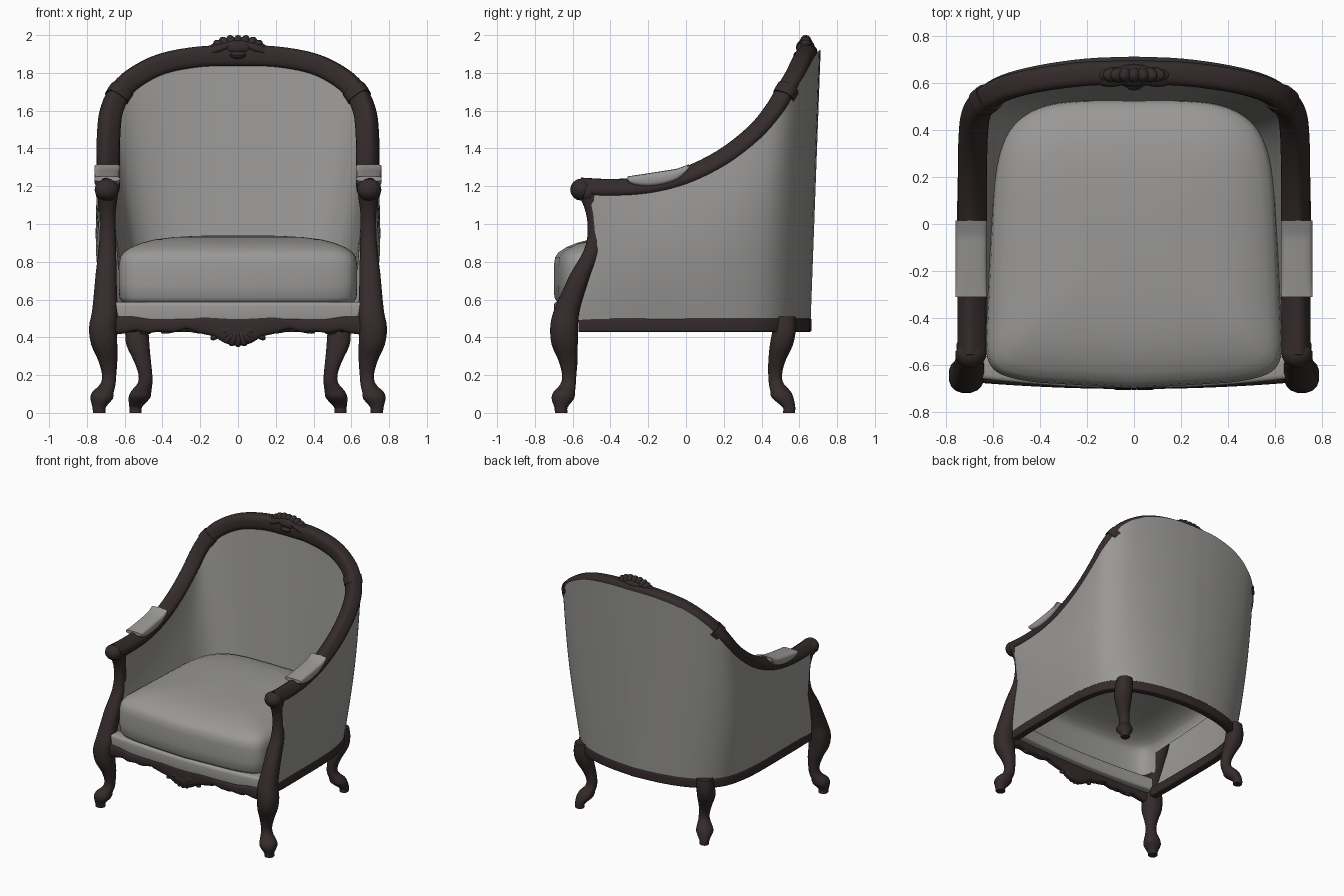
import bpy, bmesh, math
from mathutils import Vector, Matrix

if "Cube" in bpy.data.objects:
    bpy.data.objects.remove(bpy.data.objects["Cube"])


def material(name, rgb):
    m = bpy.data.materials.new(name)
    m.diffuse_color = (*rgb, 1)
    m.use_nodes = True
    m.node_tree.nodes["Principled BSDF"].inputs["Base Color"].default_value = m.diffuse_color
    return m


WOOD = material("dark_wood", (0.035, 0.024, 0.024))
FABRIC = material("grey_fabric", (0.32, 0.315, 0.305))


def finish(name, bm, mat, mirror=False, angle=40):
    bmesh.ops.recalc_face_normals(bm, faces=bm.faces)
    me = bpy.data.meshes.new(name)
    bm.to_mesh(me)
    bm.free()
    me.materials.append(mat)
    ob = bpy.data.objects.new(name, me)
    bpy.context.collection.objects.link(ob)
    bpy.ops.object.select_all(action='DESELECT')
    ob.select_set(True)
    bpy.context.view_layer.objects.active = ob
    bpy.ops.object.shade_smooth_by_angle(angle=math.radians(angle))
    if mirror:
        ob.modifiers.new("mirror", 'MIRROR')
    return ob


def loft(name, rings, mat, closed=True, caps=(True, True), mirror=False, angle=40, keep=None):
    """Skin a list of point rings; keep(centre) can drop hidden faces."""
    bm = bmesh.new()
    vs = [[bm.verts.new(p) for p in r] for r in rings]
    n = len(vs[0])
    for a, b in zip(vs, vs[1:]):
        for i in range(n if closed else n - 1):
            j = (i + 1) % n
            bm.faces.new((a[i], a[j], b[j], b[i]))
    if closed and caps[0]:
        bm.faces.new(vs[0])
    if closed and caps[1]:
        bm.faces.new(vs[-1])
    if keep:
        bmesh.ops.recalc_face_normals(bm, faces=bm.faces)
        drop = [f for f in bm.faces if not keep(f.calc_center_median())]
        bmesh.ops.delete(bm, geom=drop, context='FACES')
    return finish(name, bm, mat, mirror, angle)


def smooth(keys, steps=4):
    """Catmull-Rom curve through keys of any dimension."""
    k = [Vector(p) for p in keys]
    k = [2 * k[0] - k[1]] + k + [2 * k[-1] - k[-2]]
    out = []
    for i in range(1, len(k) - 2):
        a, b, c, d = k[i - 1:i + 3]
        for s in range(steps):
            t = s / steps
            out.append(0.5 * (2 * b + (c - a) * t + (2 * a - 5 * b + 4 * c - d) * t * t
                              + (3 * b - a - 3 * c + d) * t ** 3))
    return out + [k[-2]]


def interp(x, keys):
    for (x0, y0), (x1, y1) in zip(keys, keys[1:]):
        if x <= x1:
            return y0 + (y1 - y0) * max(0, (x - x0) / (x1 - x0))
    return keys[-1][1]


def section(n=16, e=3.0):
    """Unit rounded square."""
    out = []
    for i in range(n):
        a = 2 * math.pi * (i + 0.5) / n
        c, s = math.cos(a), math.sin(a)
        out.append((math.copysign(abs(c) ** (2 / e), c), math.copysign(abs(s) ** (2 / e), s)))
    return out


def sweep(name, path, ru, rv, mat, up, caps=(True, True), e=3.0):
    """Sweep a rounded square along a path with a carried frame."""
    rings, u = [], Vector(up)
    for i, p in enumerate(path):
        t = (path[min(i + 1, len(path) - 1)] - path[max(i - 1, 0)]).normalized()
        if i == 0 and abs(p.x) < 1e-6:
            t = Vector((1, 0, 0))
        u = (u - t * u.dot(t)).normalized()
        v = t.cross(u)
        rings.append([p + u * a * ru + v * b * rv for a, b in section(16, e)])
    return loft(name, rings, mat, caps=caps, mirror=True)


def petals(name, items):
    """Carved lobes: (centre, radii, tilt about y)."""
    bm = bmesh.new()
    for c, r, tilt in items:
        bmesh.ops.create_uvsphere(bm, u_segments=14, v_segments=8, radius=1, matrix=Matrix.Translation(c)
                                  @ Matrix.Rotation(tilt, 4, 'Y') @ Matrix.Diagonal((*r, 1)))
    return finish(name, bm, WOOD, True)


def offset(path, d):
    """Push a path outward in plan."""
    out = []
    for i, p in enumerate(path):
        t = path[min(i + 1, len(path) - 1)] - path[max(i - 1, 0)]
        n = Vector((-t.y, t.x, 0)).normalized() if i else Vector((0, 1, 0))
        out.append(Vector(p) + n * d)
    return out


# Top rail from the crown down to the arm, and plan curves of the base and the seat well
RAIL = smooth([(0, .645, 1.89), (.2, .64, 1.885), (.4, .615, 1.848), (.55, .578, 1.772), (.63, .53, 1.69),
               (.672, .47, 1.59), (.685, .37, 1.47), (.688, .2, 1.338), (.688, 0, 1.24), (.688, -.2, 1.19),
               (.69, -.4, 1.178), (.69, -.56, 1.185)])
BASE = smooth([(0, .66, .465), (.2, .642, .465), (.37, .605, .465), (.5, .548, .465), (.59, .475, .465),
               (.645, .385, .465), (.675, .27, .465), (.69, .15, .465), (.695, 0, .465), (.695, -.2, .465),
               (.695, -.4, .465), (.69, -.57, .465)])
WELL = smooth([(0, .522, 0), (.2, .52, 0), (.35, .505, 0), (.45, .462, 0), (.52, .395, 0),
               (.555, .315, 0), (.575, .23, 0), (.585, .13, 0), (.597, 0, 0), (.61, -.2, 0),
               (.625, -.4, 0), (.635, -.57, 0)])
sweep("top_rail", RAIL, .056, .052, WOOD, (0, 0, 1), caps=(False, True), e=3.4)
sweep("base_rail", offset(BASE, -.025), .036, .03, WOOD, (0, 0, 1), caps=(False, True), e=8)
sweep("rail_band", RAIL[15:18], .063, .059, WOOD, (0.5, 0, 0.8))
petals("arm_scroll", [((.695, -.555, 1.182), (.066, .058, .058), 0),
                      ((.695, -.52, 1.165), (.062, .05, .05), 0)])

# Front legs rising into the arm posts, and back legs: x, y, z, radius
LEG = [(.735, -.66, 0, .034), (.735, -.662, .03, .036), (.722, -.652, .075, .06), (.715, -.645, .11, .058),
       (.69, -.625, .15, .042), (.682, -.618, .2, .038), (.69, -.625, .28, .052), (.708, -.642, .36, .07),
       (.715, -.645, .45, .075), (.705, -.635, .53, .07), (.702, -.6, .63, .062), (.698, -.555, .74, .056),
       (.692, -.495, .86, .047), (.69, -.478, .96, .043), (.69, -.488, 1.06, .043), (.69, -.51, 1.15, .055)]
BACK_LEG = [(.542, .545, 0, .032), (.542, .545, .03, .034), (.522, .512, .08, .058), (.512, .5, .115, .054),
            (.493, .478, .155, .04), (.49, .472, .2, .037), (.505, .48, .27, .045), (.53, .505, .36, .062),
            (.535, .52, .44, .062), (.53, .525, .51, .055)]


def leg(name, keys):
    rings = [[(x + a * r, y + b * r, z) for a, b in section(16, 2.4)] for x, y, z, r in smooth(keys, 3)]
    loft(name, rings, WOOD, mirror=True)


leg("front_leg_and_post", LEG)
leg("back_leg", BACK_LEG)
POST = [(z, y) for x, y, z, r in LEG]


# Upholstered shell: outer skin from the base, inner skin from the seat, both up to the rail
def skin(name, low, top, z0, bulge):
    n, rows, cols = len(low), 12, []
    for i, (a, b) in enumerate(zip(low, top)):
        w = max(0, (i - (n - 9)) / 8)
        col = []
        for j in range(rows + 1):
            v = j / rows
            p = Vector((a.x, a.y, z0)).lerp(b, v)
            p.y += w * (interp(p.z, POST) - p.y)
            p.x += bulge * math.sin(math.pi * v) * min(1, 1.6 * i / n) * (1 - w)
            col.append(p)
        cols.append(col)
    for p in cols[0]:
        p.x = 0
    loft(name, cols, FABRIC, closed=False, mirror=True, angle=60)


outer_top = offset(RAIL, .05)
for i, p in enumerate(outer_top):
    f = max(0, 1 - i / 22)
    p.y += .018 * f
    p.z += -.018 + .05 * min(1, 2 * f)
skin("outer_shell", BASE, outer_top, .49, .034)
skin("inner_shell", WELL, [p - Vector((0, 0, .02)) for p in offset(RAIL, -.025)], .76, .008)

# Seat cushion: bowed front, rounded back corners, domed top, open underneath
rings = []
for z, s in [(.575, .92), (.585, .97), (.61, .995), (.68, 1), (.78, 1), (.825, .988), (.85, .962), (.876, .9),
             (.9, .81), (.918, .7), (.93, .55), (.937, .36), (.94, .15)]:
    ring = []
    for i in range(96):
        a = 2 * math.pi * i / 96
        c, q = math.cos(a), math.sin(a)
        e = 4.2 if q > 0 else 12
        x = math.copysign(abs(c) ** (2 / e), c)
        y = math.copysign(abs(q) ** (2 / e), q)
        px = x * (.612 - .028 * y)
        py = -.055 + .585 * y - (.06 * (1 - x * x) if y < 0 else 0) * abs(y)
        ring.append((px * s, -.06 + (py + .06) * s, z))
    rings.append(ring)
loft("seat_cushion", rings, FABRIC, angle=70, caps=(False, True), keep=lambda c: c.z > .75 or c.y < -.5)


# Bowed bars across the front
def bar(name, half, top, bottom, y, bow, depth, mat, e, n=64):
    out = []
    for i in range(n + 1):
        x = half * (2 * i / n - 1)
        t, b = interp(abs(x), top), interp(abs(x), bottom)
        cy = y - bow * (1 - (x / half) ** 2)
        out.append([(x, cy + u * depth, (t + b) / 2 + v * (t - b) / 2) for u, v in section(16, e)])
    loft(name, out, mat)


bar("front_seat_strip", .65, [(0, .588), (.65, .588)], [(0, .48), (.65, .48)], -.61, .04, .05, FABRIC, 6)
bar("front_apron", .68, [(0, .522), (.2, .52), (.24, .505), (.45, .497), (.55, .512), (.68, .515)],
    [(0, .355), (.05, .36), (.09, .38), (.13, .405), (.2, .42), (.27, .445), (.34, .425), (.42, .43),
     (.48, .42), (.54, .435), (.6, .42), (.68, .41)], -.645, .028, .03, WOOD, 3)

# Carved shell and scrolls on the apron
fan = []
for k in range(5):
    a = k * .36
    fan.append(((.06 * math.sin(a), -.682, .442 - .045 * math.cos(a)), (.026, .026, .05), -a))
fan += [((.125, -.675, .402), (.024, .02, .016), .5), ((.24, -.672, .44), (.06, .016, .014), -.25),
        ((.36, -.665, .434), (.05, .016, .012), .2), ((.49, -.655, .43), (.035, .018, .016), 0)]
petals("apron_carving", fan)

# Crest carving on the crown: overlapping leaf lobes
crest = [((0, .632, 1.935), (.1, .05, .045), 0), ((.1, .625, 1.928), (.085, .042, .026), .35),
         ((0, .618, 1.895), (.05, .05, .025), 0)]
for k in range(5):
    a = k * .33
    crest.append(((.1 * math.sin(a), .634, 1.915 + .04 * math.cos(a)), (.03, .034, .046 + .01 * math.sin(a)), a))
petals("crest_carving", crest)

# Arm pads saddled over the arms
rings = []
for i in range(17):
    t = i / 16
    y = -.31 + .325 * t
    top = 1.252 + .05 * t + .014 * max(0, (t - .8) / .2)
    drop = .025 + .05 * math.sin(math.pi * t) ** .6
    rings.append([(.693 + u * .068, y, top - drop / 2 + v * drop / 2) for u, v in section(16, 4)])
loft("arm_pad", rings, FABRIC, mirror=True)
